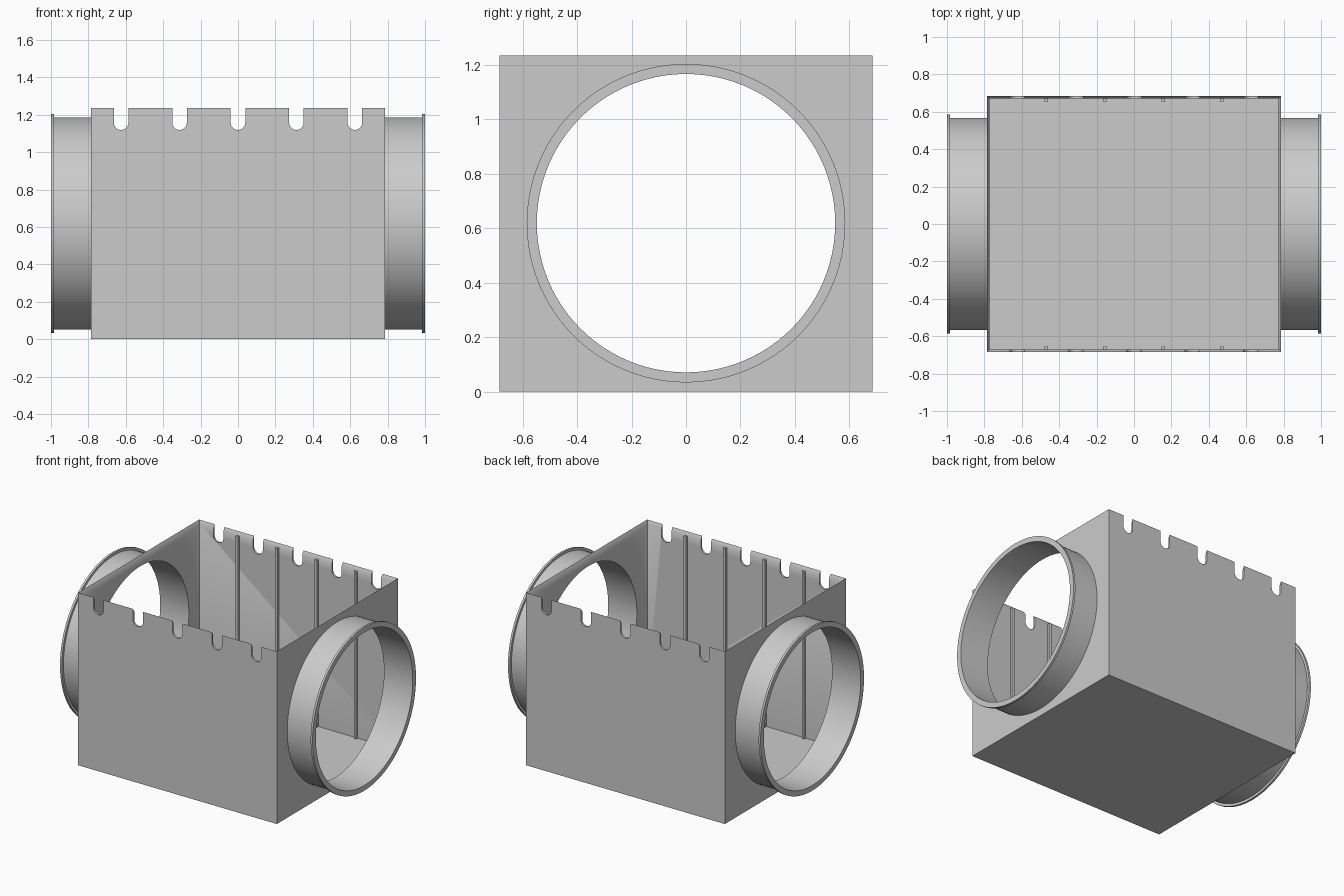
import bpy, bmesh, math
from mathutils import Matrix

cube = bpy.data.objects.get("Cube")
if cube:
    bpy.data.objects.remove(cube, do_unlink=True)

HALF_X, HALF_Y, HEIGHT = 0.787, 0.685, 1.235
WALL, LIP = 0.014, 0.025
PORT_Z, PORT_R = 0.619, 0.548

grey = bpy.data.materials.new("plain grey")
grey.use_nodes = True
grey.diffuse_color = (0.6, 0.6, 0.6, 1)
grey.node_tree.nodes["Principled BSDF"].inputs["Base Color"].default_value = (0.6, 0.6, 0.6, 1)


def finish(bm, name):
    bmesh.ops.recalc_face_normals(bm, faces=bm.faces)
    mesh = bpy.data.meshes.new(name)
    bm.to_mesh(mesh)
    bm.free()
    mesh.materials.append(grey)
    obj = bpy.data.objects.new(name, mesh)
    bpy.context.collection.objects.link(obj)
    return obj


def bridge(bm, a, b):
    for i in range(len(a)):
        j = (i + 1) % len(a)
        bm.faces.new((a[i], a[j], b[j], b[i]))


def activate(obj):
    bpy.ops.object.select_all(action="DESELECT")
    obj.select_set(True)
    bpy.context.view_layer.objects.active = obj


def cut(obj, cutter):
    mod = obj.modifiers.new("cut", "BOOLEAN")
    mod.operation, mod.solver, mod.object = "DIFFERENCE", "EXACT", cutter
    activate(obj)
    bpy.ops.object.modifier_apply(modifier=mod.name)
    bpy.data.objects.remove(cutter, do_unlink=True)


# Open box: rectangular rings, with the rim sloping inward
bm = bmesh.new()
rings = []
for inset, z in ((0, 0), (0, HEIGHT), (WALL, HEIGHT - LIP), (WALL, WALL)):
    x, y = HALF_X - inset, HALF_Y - inset
    rings.append([bm.verts.new((sx * x, sy * y, z))
                  for sx, sy in ((-1, -1), (1, -1), (1, 1), (-1, 1))])
for lower, upper in zip(rings, rings[1:]):
    bridge(bm, lower, upper)
bm.faces.new(rings[0])
bm.faces.new(rings[-1])
box = finish(bm, "open_box")

# Round openings in both end walls
bm = bmesh.new()
bmesh.ops.create_cone(bm, cap_ends=True, segments=96, radius1=PORT_R, radius2=PORT_R, depth=3,
                      matrix=Matrix.Translation((0, 0, PORT_Z)) @ Matrix.Rotation(math.pi / 2, 4, "Y"))
cut(box, finish(bm, "port_cutter"))

# Round-bottomed notches along the long walls
bm = bmesh.new()
r, steps = 0.039, 16
for k in range(-2, 3):
    cx = k * 0.3125
    outline = [(cx + r, HEIGHT + 0.1), (cx - r, HEIGHT + 0.1)]
    for i in range(steps + 1):
        a = math.pi * (1 + i / steps)
        outline.append((cx + r * math.cos(a), 1.158 + r * math.sin(a)))
    ends = [[bm.verts.new((x, y, z)) for x, z in outline] for y in (-1, 1)]
    bridge(bm, *ends)
    for end in ends:
        bm.faces.new(end)
cut(box, finish(bm, "notch_cutter"))

# Upright ribs inside the long walls
bm = bmesh.new()
for side in (-1, 1):
    for k in (-1.5, -0.5, 0.5, 1.5):
        z0, z1 = WALL / 2, HEIGHT - LIP
        place = Matrix.Translation((k * 0.3125, side * (HALF_Y - WALL - 0.006), (z0 + z1) / 2))
        bmesh.ops.create_cube(bm, size=1, matrix=place @ Matrix.Diagonal((0.019, 0.022, z1 - z0, 1)))
finish(bm, "wall_ribs")

# Flanged pipe collars, revolved about the x axis
profile = [(HALF_X - WALL, PORT_R), (HALF_X - WALL / 2, 0.567), (0.985, 0.567),
           (0.985, 0.585), (1, 0.585), (1, PORT_R)]
for side, name in ((1, "left_collar"), (-1, "right_collar")):
    bm = bmesh.new()
    loops = []
    for i in range(96):
        a = math.tau * i / 96
        loops.append([bm.verts.new((side * x, rad * math.cos(a), PORT_Z + rad * math.sin(a)))
                      for x, rad in profile])
    for i, loop in enumerate(loops):
        bridge(bm, loop, loops[(i + 1) % len(loops)])
    collar = finish(bm, name)
    activate(collar)
    bpy.ops.object.shade_smooth_by_angle(angle=math.radians(30))

activate(box)
bpy.ops.object.shade_smooth_by_angle(angle=math.radians(30))
